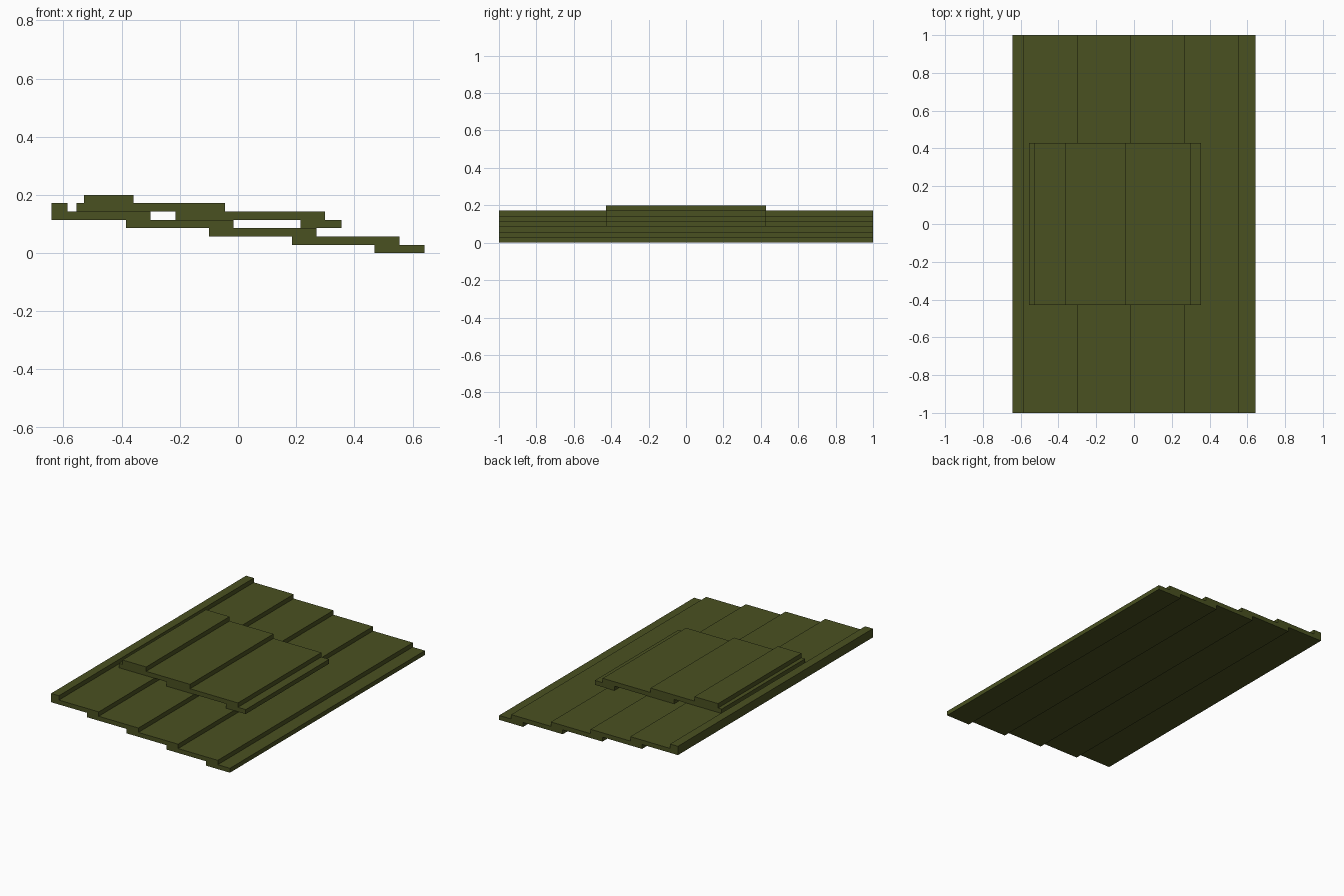
import bpy
import bmesh
from mathutils import Matrix, Vector

if "Cube" in bpy.data.objects:
    bpy.data.objects.remove(bpy.data.objects["Cube"])

STEP = 0.2 / 7  # thickness of one plank

olive = bpy.data.materials.new("olive_green")
olive.diffuse_color = (0.068, 0.082, 0.015, 1)
olive.use_nodes = True
olive.node_tree.nodes["Principled BSDF"].inputs["Base Color"].default_value = olive.diffuse_color


def plank(name, x0, x1, layer, half_y):
    """Flat board spanning x0..x1 on the given stacking layer."""
    bm = bmesh.new()
    size = Vector((x1 - x0, 2 * half_y, STEP))
    centre = Vector(((x0 + x1) / 2, 0, (layer + 0.5) * STEP))
    bmesh.ops.create_cube(bm, size=1, matrix=Matrix.Translation(centre) @ Matrix.Diagonal(size.to_4d()))
    mesh = bpy.data.meshes.new(name)
    bm.to_mesh(mesh)
    bm.free()
    mesh.materials.append(olive)
    bpy.context.collection.objects.link(bpy.data.objects.new(name, mesh))


# Overlapping full-length planks, stepping up from right to left
plank("lower_edge_plank", 0.47, 0.642, 0, 1.0)
for i in range(3):
    plank(f"sloping_plank_{i + 1}", 0.185 - 0.285 * i, 0.555 - 0.285 * i, i + 1, 1.0)
plank("upper_edge_plank", -0.642, -0.30, 4, 1.0)
plank("ridge_strip", -0.642, -0.586, 5, 1.0)

# Shorter raised panel resting on the planks
HALF = 0.428
plank("panel_foot", 0.215, 0.355, 3, HALF)
plank("panel_lower_board", -0.215, 0.299, 4, HALF)
plank("panel_upper_board", -0.556, -0.045, 5, HALF)
plank("panel_top_board", -0.53, -0.36, 6, HALF)
